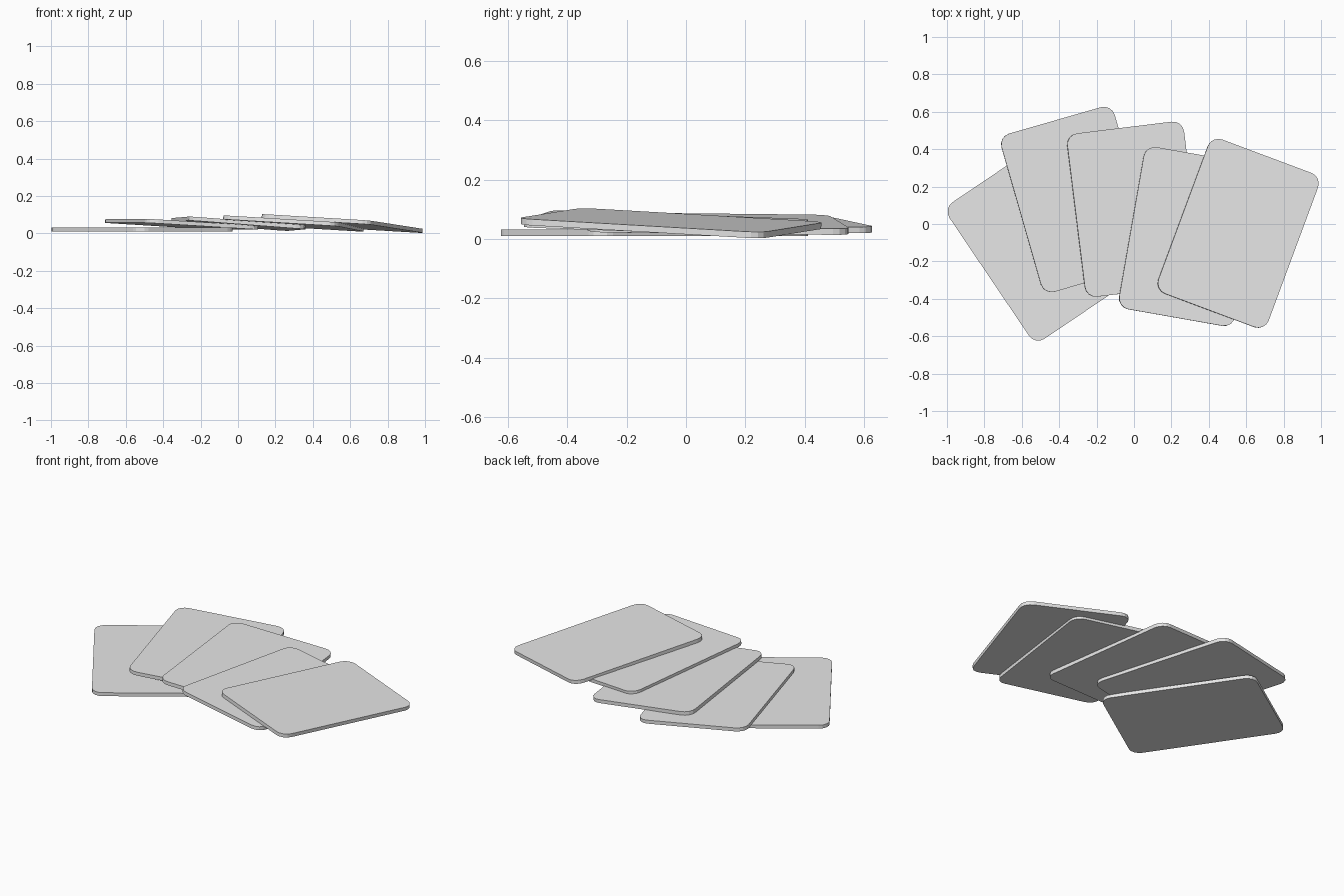
import bpy
import bmesh
from math import radians, sin, cos, pi

cube = bpy.data.objects.get("Cube")
if cube:
    bpy.data.objects.remove(cube, do_unlink=True)

WIDTH, HEIGHT, THICK = 0.63, 0.88, 0.021
RADIUS, SEGMENTS = 0.06, 4

grey = bpy.data.materials.new("light_grey")
grey.use_nodes = True
grey.diffuse_color = (0.8, 0.8, 0.8, 1)
grey.node_tree.nodes["Principled BSDF"].inputs["Base Color"].default_value = (0.8, 0.8, 0.8, 1)


def rounded_outline():
    """Corner arcs of a rounded rectangle, counter-clockwise."""
    points = []
    for corner, (sx, sy) in enumerate([(1, 1), (-1, 1), (-1, -1), (1, -1)]):
        cx, cy = sx * (WIDTH / 2 - RADIUS), sy * (HEIGHT / 2 - RADIUS)
        for i in range(SEGMENTS + 1):
            a = (corner + i / SEGMENTS) * pi / 2
            points.append((cx + RADIUS * cos(a), cy + RADIUS * sin(a)))
    return points


def card(name, location, pitch, roll, yaw):
    """Thin rounded slab, tipped by pitch and roll and turned by yaw."""
    bm = bmesh.new()
    base = bm.faces.new([bm.verts.new((x, y, -THICK / 2)) for x, y in rounded_outline()])
    top = bmesh.ops.extrude_face_region(bm, geom=[base], use_keep_orig=True)["geom"]
    bmesh.ops.translate(bm, vec=(0, 0, THICK),
                        verts=[v for v in top if isinstance(v, bmesh.types.BMVert)])
    bmesh.ops.recalc_face_normals(bm, faces=bm.faces)
    mesh = bpy.data.meshes.new(name)
    bm.to_mesh(mesh)
    bm.free()
    mesh.materials.append(grey)
    obj = bpy.data.objects.new(name, mesh)
    obj.location = location
    obj.rotation_euler = (radians(pitch), radians(roll), radians(yaw))
    bpy.context.collection.objects.link(obj)


# Fan of five overlapping cards, from the flat one on the right to the top one on the left
card("card_flat", (-0.513, -0.106, 0.021), 0, 0, 34)
card("card_second", (-0.301, 0.131, 0.049), 0, 3.4, 16)
card("card_middle", (0.002, 0.079, 0.052), -0.6, 4.3, 7)
card("card_fourth", (0.296, -0.067, 0.053), -2, 3.4, -10)
card("card_top", (0.557, -0.05, 0.053), -3.1, 3.2, -20.5)
